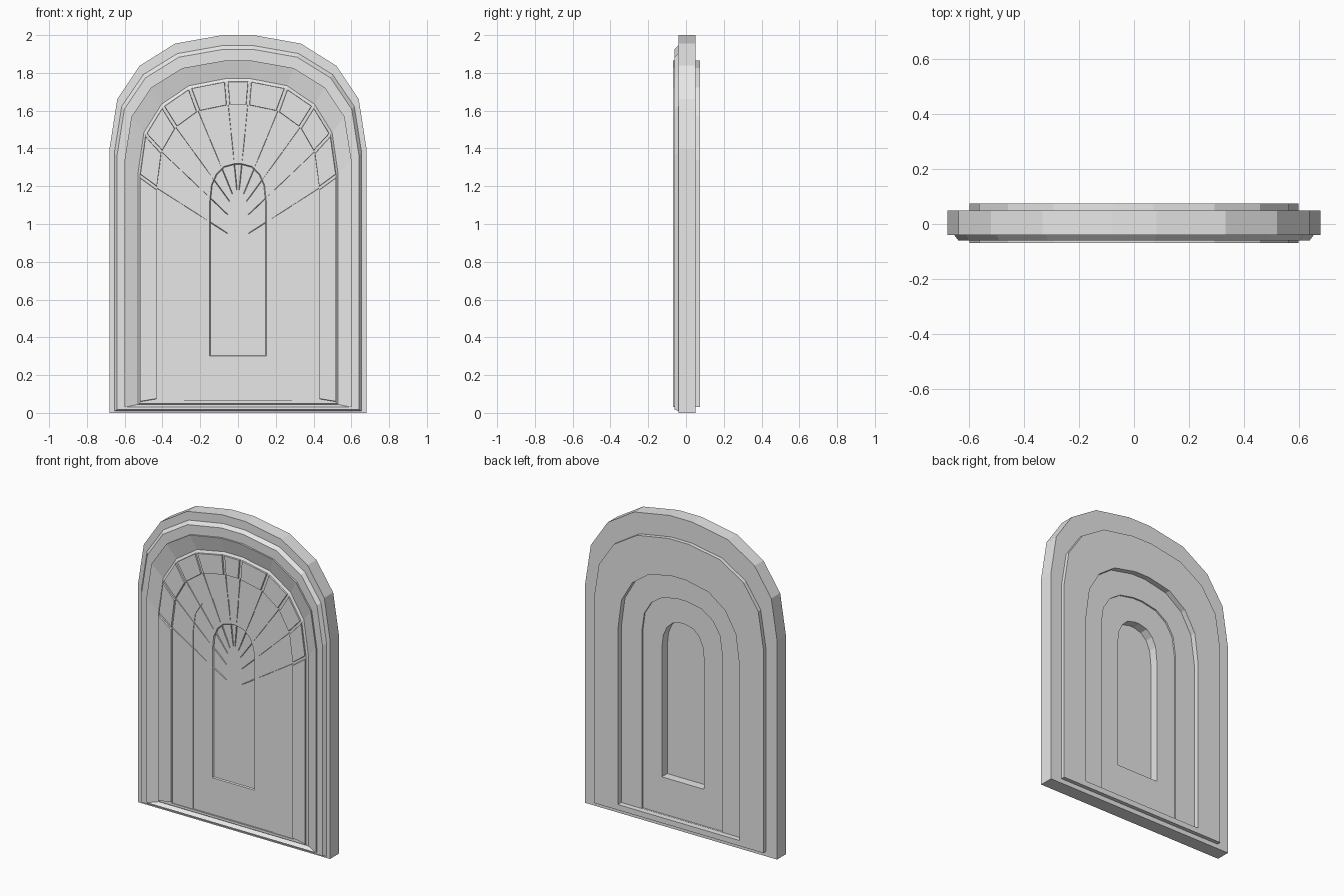
import bpy, bmesh
from mathutils import Vector

if "Cube" in bpy.data.objects:
    bpy.data.objects.remove(bpy.data.objects["Cube"])

stone = bpy.data.materials.new("pale grey")
stone.diffuse_color = (0.8, 0.8, 0.8, 1)
stone.use_nodes = True
stone.node_tree.nodes["Principled BSDF"].inputs["Base Color"].default_value = stone.diffuse_color

FX = (1.0, 0.94, 0.765, 0.49, 0.12)   # arch shape, from springing to crown
FZ = (0.0, 0.435, 0.73, 0.925, 1.0)


def half_arch(w, spring, top):
    return [(w * a, spring + (top - spring) * b) for a, b in zip(FX, FZ)]


def arch(w, bottom, spring, top):
    right = [(w, bottom)] + half_arch(w, spring, top)
    return right + [(-x, z) for x, z in reversed(right)]


def finish(name, bm):
    bmesh.ops.recalc_face_normals(bm, faces=bm.faces)
    mesh = bpy.data.meshes.new(name)
    bm.to_mesh(mesh)
    bm.free()
    mesh.materials.append(stone)
    ob = bpy.data.objects.new(name, mesh)
    bpy.context.collection.objects.link(ob)
    return ob


def loft(name, rings):
    """Joins (outline, y) rings in order and caps both ends."""
    bm = bmesh.new()
    loops = [[bm.verts.new((x, y, z)) for x, z in pts] for pts, y in rings]
    for a, b in zip(loops, loops[1:]):
        for i in range(len(a)):
            j = (i + 1) % len(a)
            bm.faces.new((a[i], a[j], b[j], b[i]))
    bm.faces.new(loops[0])
    bm.faces.new(loops[-1])
    return finish(name, bm)


# Nested arch outlines
slab = arch(0.68, 0.0, 1.40, 2.0)
lip = arch(0.655, 0.01, 1.375, 1.945)
lip_in = arch(0.64, 0.017, 1.365, 1.925)
rim = arch(0.60, 0.03, 1.34, 1.865)
cove = arch(0.53, 0.045, 1.265, 1.77)
panel = arch(0.52, 0.05, 1.255, 1.755)
inner = arch(0.43, 0.065, 1.19, 1.63)
middle = arch(0.285, 0.066, 1.20, 1.475)
niche = arch(0.15, 0.30, 1.12, 1.32)
niche_floor = arch(0.145, 0.305, 1.12, 1.315)

# Arched body: front centre, outward over the mouldings, then to the back centre
loft("arched_frame", [
    (niche_floor, -0.038), (niche, -0.045),
    (middle, -0.045), (middle, -0.049),
    (inner, -0.049), (inner, -0.053),
    (panel, -0.053), (cove, -0.045),
    (rim, -0.070), (rim, -0.060),
    (lip_in, -0.060), (lip, -0.040),
    (slab, -0.040), (slab, 0.050),
    (rim, 0.050), (rim, 0.075),
    (inner, 0.075), (inner, 0.040),
    (middle, 0.040), (middle, 0.030),
    (niche, 0.030), (niche, -0.025),
])


def block(bm, corners, front, back, taper=0.0):
    """Adds a prism from x,z corners, its front face slightly drawn in."""
    mid = sum((Vector(c) for c in corners), Vector((0, 0))) / len(corners)
    f = []
    for c in corners:
        d = mid - Vector(c)
        p = Vector(c) + d.normalized() * taper
        f.append(bm.verts.new((p.x, front, p.y)))
    b = [bm.verts.new((x, back, z)) for x, z in corners]
    bm.faces.new(f)
    bm.faces.new(b)
    n = len(f)
    for i in range(n):
        bm.faces.new((f[i], f[(i + 1) % n], b[(i + 1) % n], b[i]))


# Wedge stones round the arch, with open joints, over two straight jambs
GAP = 0.007
voussoirs = bmesh.new()
jambs = bmesh.new()
n = len(panel)
for i in range(n - 1):
    o0, o1 = Vector(panel[i]), Vector(panel[i + 1])
    i0, i1 = Vector(inner[i]), Vector(inner[i + 1])
    od, idr = (o1 - o0).normalized() * GAP, (i1 - i0).normalized() * GAP
    corners = [o0 + od, o1 - od, i1 - idr, i0 + idr]
    block(jambs if i in (0, n - 2) else voussoirs, corners, -0.062, -0.045, 0.004)
finish("arch_stones", voussoirs)
finish("jambs", jambs)

# Thin rays running from the stone joints toward the centre
TIPS = ((0.055, 0.95), (0.055, 1.05), (0.045, 1.12), (0.03, 1.16), (0.006, 1.18))
rays = bmesh.new()
for side in (-1, 1):
    for start, tip in zip(half_arch(0.43, 1.19, 1.63), TIPS):
        a = Vector((side * start[0], 0, start[1]))
        b = Vector((side * tip[0], 0, tip[1]))
        d = (b - a).normalized()
        s = Vector((-d.z, 0, d.x)) * 0.003
        ring = []
        for p, y in ((a, -0.055), (b, -0.041)):
            ring.append([rays.verts.new(p + q) for q in (
                s + Vector((0, -0.036, 0)), -s + Vector((0, -0.036, 0)),
                Vector((0, y, 0)))])
        for k in range(3):
            m = (k + 1) % 3
            rays.faces.new((ring[0][k], ring[0][m], ring[1][m], ring[1][k]))
        rays.faces.new(ring[0])
        rays.faces.new(ring[1])
finish("fan_rays", rays)
